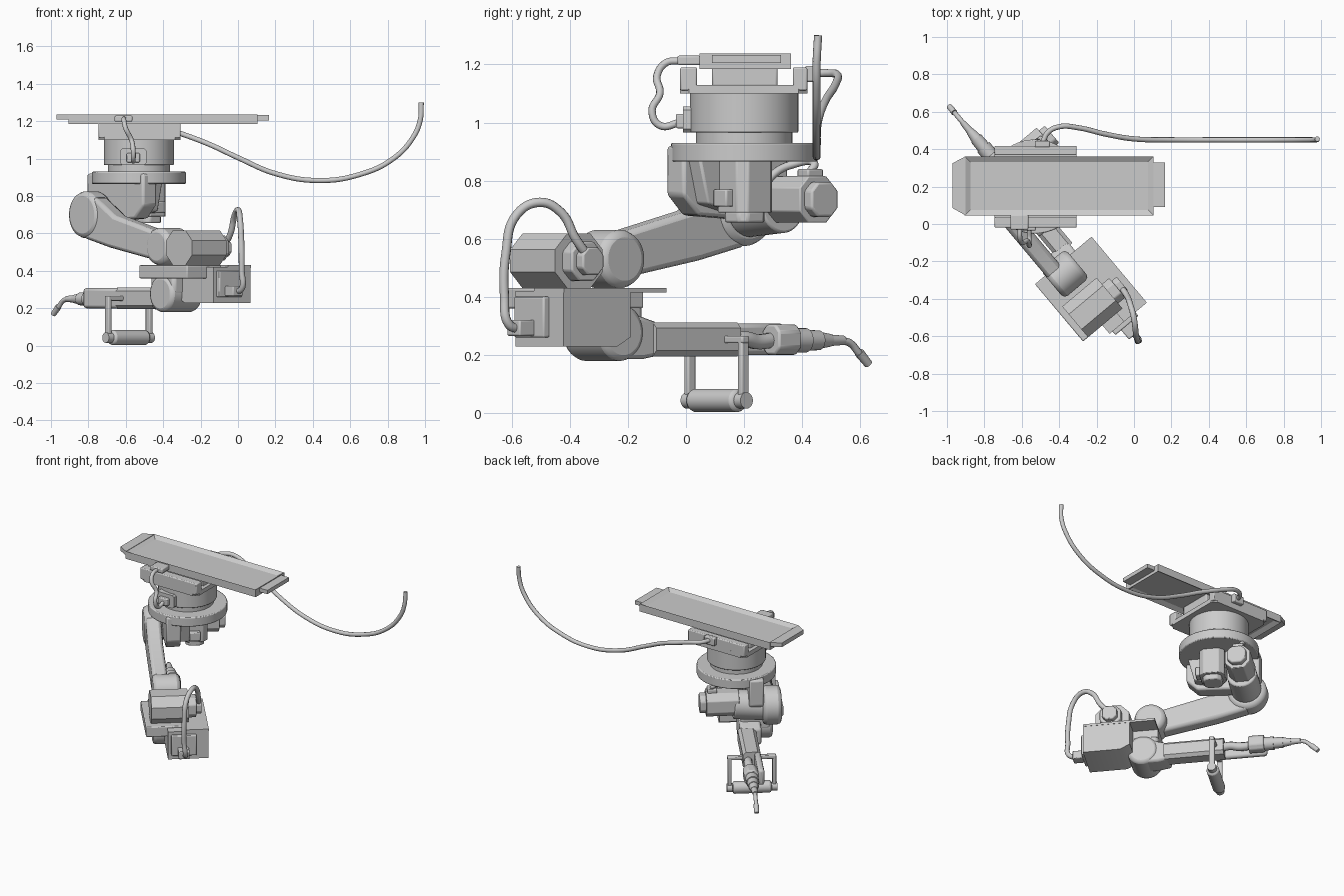
import bpy, bmesh, math
from mathutils import Vector, Matrix

# Robot frame: X along the arm, Y along the joint axes, origin on the base axis
ROBOT = Matrix.Translation((-0.53, 0.2, 0)) @ Matrix.Rotation(math.radians(-50), 4, 'Z')
WORLD = Matrix.Identity(4)


def add(name, bm, frame, bevel=0):
    bmesh.ops.recalc_face_normals(bm, faces=bm.faces)
    me = bpy.data.meshes.new(name)
    bm.to_mesh(me)
    bm.free()
    ob = bpy.data.objects.new(name, me)
    bpy.context.collection.objects.link(ob)
    ob.matrix_world = frame
    if bevel:
        m = ob.modifiers.new("bevel", 'BEVEL')
        m.width, m.segments, m.limit_method = bevel, 2, 'ANGLE'
    return ob


def prism(name, pts, lo, hi, axis='y', frame=ROBOT, bevel=0.0, inset=0.0, depth=0.0):
    """Extrude a 2D outline along an axis; optionally recess both end faces."""
    put = {'x': lambda p, h: (h, p[0], p[1]), 'y': lambda p, h: (p[0], h, p[1]),
           'z': lambda p, h: (p[0], p[1], h)}[axis]
    bm = bmesh.new()
    a = [bm.verts.new(put(p, lo)) for p in pts]
    b = [bm.verts.new(put(p, hi)) for p in pts]
    caps = [bm.faces.new(a), bm.faces.new(b)]
    n = len(pts)
    for i in range(n):
        bm.faces.new((a[i], a[(i + 1) % n], b[(i + 1) % n], b[i]))
    bmesh.ops.recalc_face_normals(bm, faces=bm.faces)
    if inset:
        for f in caps:
            bmesh.ops.inset_region(bm, faces=[f], thickness=inset, depth=0)
            bmesh.ops.translate(bm, verts=f.verts, vec=-f.normal * depth)
    return add(name, bm, frame, bevel)


def box(name, x, y, z, frame=ROBOT, bevel=0.006):
    return prism(name, [(x[0], y[0]), (x[1], y[0]), (x[1], y[1]), (x[0], y[1])],
                 z[0], z[1], 'z', frame, bevel)


def chamfered(x, y, c):
    """Octagonal outline: a rectangle with cut corners."""
    return [(x[0] + c, y[0]), (x[1] - c, y[0]), (x[1], y[0] + c), (x[1], y[1] - c),
            (x[1] - c, y[1]), (x[0] + c, y[1]), (x[0], y[1] - c), (x[0], y[0] + c)]


def cyl(name, p, q, r, r2=None, frame=ROBOT, bevel=0.0, n=40):
    p, q = Vector(p), Vector(q)
    bm = bmesh.new()
    bmesh.ops.create_cone(bm, cap_ends=True, segments=n, radius1=r,
                          radius2=r if r2 is None else r2, depth=(q - p).length)
    rot = (q - p).to_track_quat('Z', 'Y').to_matrix().to_4x4()
    bm.transform(Matrix.Translation((p + q) / 2) @ rot)
    return add(name, bm, frame, bevel)


def tube(name, pts, r, frame=WORLD):
    cu = bpy.data.curves.new(name, 'CURVE')
    cu.dimensions, cu.bevel_depth, cu.bevel_resolution = '3D', r, 3
    cu.use_fill_caps, cu.resolution_u = True, 8
    s = cu.splines.new('BEZIER')
    s.bezier_points.add(len(pts) - 1)
    for bp, p in zip(s.bezier_points, pts):
        bp.co = p
        bp.handle_left_type = bp.handle_right_type = 'AUTO'
    ob = bpy.data.objects.new(name, cu)
    bpy.context.collection.objects.link(ob)
    ob.matrix_world = frame


# Overhead rail with recessed panel and end pieces
prism("rail", [(-0.905, 0.046), (0.105, 0.046), (0.105, 0.362), (-0.905, 0.362)],
      1.185, 1.237, 'z', WORLD, 0, 0.042, 0.018)
prism("rail_left_end", [(-0.97, 0.085), (-0.9, 0.046), (-0.9, 0.362), (-0.97, 0.325)],
      1.208, 1.237, 'z', WORLD)
box("rail_right_end", (0.1, 0.165), (0.09, 0.328), (1.205, 1.232), WORLD, 0)

# Carriage holding the robot under the rail
MX = (-0.745, -0.307)
prism("carriage_plate", chamfered(MX, (-0.02, 0.418), 0.03), 1.10, 1.13, 'z', WORLD)
for side, y in (("front", (-0.02, 0.038)), ("back", (0.368, 0.418))):
    box("carriage_wall_" + side, MX, y, (1.11, 1.19), WORLD)
box("carriage_block", (-0.72, -0.33), (0.09, 0.315), (1.125, 1.205), WORLD)

# Fixed base
cyl("base_drum", (0, 0, 0.965), (0, 0, 1.105), 0.187, bevel=0.005, n=56)
cyl("base_neck", (0, 0, 0.92), (0, 0, 0.97), 0.166, n=56)
prism("base_terminal_box", chamfered((-0.63, -0.49), (0.965, 1.055), 0.012), -0.01, 0.08, 'y', WORLD)
box("base_plug", (-0.595, -0.525), (-0.035, 0.0), (0.98, 1.03), WORLD)
box("rail_plug", (-0.66, -0.565), (-0.03, 0.05), (1.198, 1.23), WORLD)
tube("base_cable", [(-0.61, -0.02, 1.213), (-0.61, -0.07, 1.205), (-0.6, -0.1, 1.16),
     (-0.57, -0.09, 1.1), (-0.56, -0.117, 1.04), (-0.56, -0.09, 0.99), (-0.56, -0.02, 1.0)], 0.013)

# Supply cable sagging to the right
box("supply_plug", (-0.53, -0.45), (0.41, 0.445), (1.14, 1.195), WORLD)
tube("supply_cable", [(-0.49, 0.43, 1.17), (-0.46, 0.49, 1.17), (-0.4, 0.52, 1.165),
     (-0.3, 0.515, 1.132), (-0.15, 0.48, 1.075), (0.0, 0.455, 1.005), (0.2, 0.45, 0.92),
     (0.43, 0.45, 0.883), (0.65, 0.45, 0.915), (0.83, 0.45, 1.0), (0.94, 0.45, 1.12),
     (0.975, 0.45, 1.21), (0.98, 0.455, 1.3)], 0.014)

# Rotating shoulder turret
cyl("turret_disc", (0, 0, 0.865), (0, 0, 0.93), 0.252, bevel=0.006, n=56)
prism("turret_housing", [(-0.25, 0.92), (0.22, 0.92), (0.22, 0.75), (0.15, 0.68), (-0.16, 0.66),
      (-0.25, 0.74)], -0.155, -0.06, bevel=0.012)
prism("turret_rib", [(0.0, 0.88), (0.2, 0.88), (0.16, 0.72), (0.04, 0.69)], -0.08, 0.0, bevel=0.008)
cyl("shoulder_hub", (-0.15, -0.16, 0.7), (-0.15, 0.03, 0.715), 0.095, bevel=0.008)

# Vertical turning motor
prism("turning_motor", chamfered((-0.05, 0.11), (-0.04, 0.12), 0.03), 0.69, 0.87, 'z', bevel=0.004)
prism("turning_motor_cap", chamfered((-0.03, 0.09), (-0.02, 0.1), 0.025), 0.655, 0.695, 'z', bevel=0.008)
box("turning_motor_plug", (0.1, 0.14), (0.0, 0.07), (0.71, 0.77))

# Shoulder motor and its cable
prism("shoulder_motor", chamfered((-0.235, -0.075), (0.655, 0.815), 0.04), 0.0, 0.21, bevel=0.004)
prism("shoulder_motor_cap", chamfered((-0.215, -0.095), (0.675, 0.795), 0.03), 0.205, 0.25, bevel=0.008)
box("shoulder_motor_plug", (-0.19, -0.12), (0.14, 0.2), (0.81, 0.84))
tube("shoulder_cable", [(-0.155, 0.17, 0.83), (-0.18, 0.16, 0.86), (-0.14, 0.09, 0.855),
     (-0.08, 0.06, 0.82), (-0.04, 0.05, 0.76)], 0.014, ROBOT)

# Upper arm
cyl("shoulder_disc", (-0.15, -0.27, 0.7), (-0.15, -0.15, 0.7), 0.125, bevel=0.025, n=48)
prism("upper_arm", [(-0.16, 0.575), (0.05, 0.525), (0.44, 0.455), (0.47, 0.605), (0.1, 0.695),
      (-0.07, 0.8)], -0.262, -0.165, bevel=0.02)
cyl("elbow_disc", (0.46, -0.265, 0.53), (0.46, -0.09, 0.53), 0.1, bevel=0.025, n=48)

# Elbow block, motor and electronics box
box("elbow_plate", (0.4, 0.8), (-0.335, -0.06), (0.36, 0.43))
box("elbow_shelf", (0.4, 0.86), (-0.1, 0.06), (0.415, 0.43), bevel=0)
prism("elbow_motor", chamfered((0.585, 0.8), (0.43, 0.617), 0.055), -0.3, -0.06)
prism("elbow_motor_cap", chamfered((0.63, 0.765), (0.455, 0.59), 0.035), -0.07, -0.01, bevel=0.006)
prism("elbow_motor_end", chamfered((0.65, 0.745), (0.475, 0.57), 0.025), -0.015, 0.025, bevel=0.006)
prism("drive_box", [(0.56, 0.42), (0.86, 0.42), (0.86, 0.228), (0.62, 0.228), (0.56, 0.26)],
      -0.2, 0.058)
box("drive_box_step", (0.85, 0.885), (-0.18, -0.02), (0.26, 0.4))
box("drive_plug", (0.87, 0.95), (-0.14, -0.07), (0.265, 0.32))
tube("elbow_cable", [(-0.075, -0.33, 0.53), (-0.04, -0.38, 0.6), (-0.02, -0.43, 0.69),
     (0.0, -0.505, 0.725), (0.01, -0.585, 0.68), (0.018, -0.62, 0.55), (0.02, -0.625, 0.4),
     (0.02, -0.61, 0.305), (-0.02, -0.565, 0.29)], 0.016)

# Forearm joint and forearm
box("forearm_yoke", (0.4, 0.6), (-0.26, -0.06), (0.27, 0.38), bevel=0.02)
cyl("forearm_joint", (0.5, -0.27, 0.277), (0.5, -0.05, 0.277), 0.098, bevel=0.02, n=48)
prism("forearm_root", [(0.5, 0.185), (0.5, 0.36), (0.4, 0.33), (0.33, 0.31), (0.33, 0.197), (0.4, 0.185)],
      -0.19, -0.055, bevel=0.015)
prism("forearm", chamfered((-0.155, -0.04), (0.195, 0.312), 0.02), -0.02, 0.36, 'x')
box("wrist_fork", (-0.285, 0.0), (-0.155, -0.115), (0.2, 0.308), bevel=0.015)
tube("torch_hose", [(0.0, -0.075, 0.25), (-0.06, -0.07, 0.255), (-0.12, -0.075, 0.245),
     (-0.19, -0.08, 0.25)], 0.027, ROBOT)
prism("wrist_block", chamfered((-0.12, -0.025), (0.2, 0.305), 0.025), -0.28, -0.18, 'x', bevel=0.008)

# Welding torch
TORCH = [(-0.27, -0.34, 0.042, 0.042), (-0.34, -0.4, 0.036, 0.034), (-0.4, -0.45, 0.03, 0.022),
         (-0.45, -0.51, 0.02, 0.016)]
for i, (a, b, r, r2) in enumerate(TORCH):
    cyl("torch_section_%d" % (i + 1), (a, -0.075, 0.25), (b, -0.075, 0.25), r, r2, n=24)
tube("torch_neck", [(-0.49, -0.075, 0.25), (-0.54, -0.075, 0.24), (-0.575, -0.075, 0.21),
     (-0.6, -0.075, 0.185)], 0.013, ROBOT)
cyl("torch_nozzle", (-0.58, -0.075, 0.208), (-0.622, -0.075, 0.168), 0.017, 0.015, n=20)

# Teaching handle straddling the forearm
box("handle_crossbar", (0.02, 0.055), (-0.255, 0.055), (0.24, 0.265))
for side, y in (("left", -0.245), ("right", 0.04)):
    box("handle_post_" + side, (0.02, 0.055), (y - 0.012, y + 0.012), (0.03, 0.265))
    cyl("handle_collar_" + side, (0.037, y - 0.018, 0.043), (0.037, y + 0.018, 0.043), 0.028, n=24)
cyl("handle_grip", (0.037, -0.225, 0.043), (0.037, 0.02, 0.043), 0.04, bevel=0.012, n=32)

# Smooth round parts, keep edges sharp
bpy.ops.object.select_all(action='DESELECT')
for ob in bpy.data.objects:
    if ob.type == 'MESH':
        ob.select_set(True)
        bpy.context.view_layer.objects.active = ob
bpy.ops.object.shade_smooth_by_angle(angle=math.radians(30))
